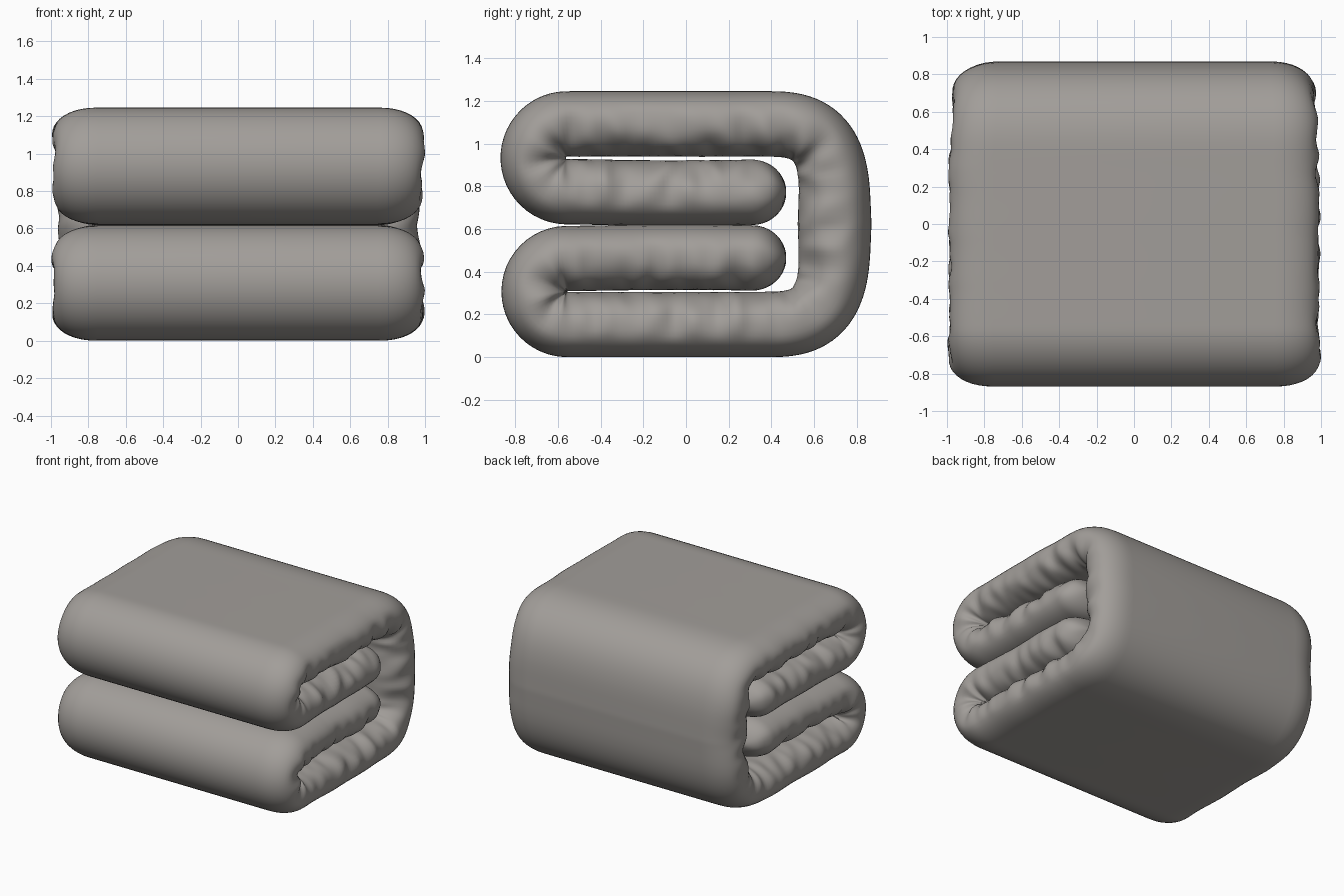
import bpy, bmesh, math
from mathutils import Vector, noise

if "Cube" in bpy.data.objects:
    bpy.data.objects.remove(bpy.data.objects["Cube"])

MID = 0.623          # mirror height of the fold
H = 0.153            # half thickness of the padding
TIP = 0.16           # length of the rounded loose end
SIDE = 20            # points around each padded side


def half_path(bend, top):
    """Centreline (y, z) of one half: loose flap, front fold, long layer, corner to the back."""
    zl = MID * 2 - H                       # long layer height
    zf = zl - 2 * bend                     # flap height
    pts = [(0.468 - 0.02 * i, zf - 0.006 * math.sin(math.pi * i / 50)) for i in range(51)]
    for i in range(25):                    # front fold
        a = -math.pi / 2 - math.pi * i / 24
        pts.append((-0.56 + bend * math.cos(a), zl - bend + bend * math.sin(a)))
    pts += [(-0.54 + 0.9 * i / 45, zl) for i in range(45)]
    for i in range(25):                    # square-ish back corner
        a = math.pi / 2 * i / 24
        pts.append((0.36 + 0.334 * math.sin(a) ** (2 / 3.1),
                    0.70 + (zl - 0.70) * max(math.cos(a), 0) ** (2 / 2.9)))
    return pts if top else [(y, 2 * MID - z) for y, z in reversed(pts)]


path = [Vector(p) for p in half_path(0.159, True) + half_path(0.1545, False)]
dist = [0.0]
for a, b in zip(path, path[1:]):
    dist.append(dist[-1] + (b - a).length)
LEN = dist[-1]


def at(s):
    """Point on the centreline at arc length s."""
    s = min(max(s, 0), LEN)
    for i in range(len(path) - 1):
        if dist[i + 1] >= s and dist[i + 1] > dist[i]:
            return path[i].lerp(path[i + 1], (s - dist[i]) / (dist[i + 1] - dist[i]))
    return path[-1]


# stations along the sheet, denser at both rounded ends
tip = [TIP * (1 - math.cos(math.pi / 2 * i / 10)) for i in range(1, 11)]
N = 300
body = [TIP + (LEN - 2 * TIP) * i / N for i in range(1, N)]
stations = tip + body + [LEN - d for d in reversed(tip)]

bm = bmesh.new()
rings = []
for s in stations:
    p = at(s)
    t = (at(s + 0.035) - at(s - 0.035)).normalized()
    n = Vector((t.y, -t.x))                # points to one face of the sheet
    end = min(s, LEN - s)
    d = min(end, TIP)
    f = math.sqrt(max(1 - (1 - d / TIP) ** 2, 0.0004))
    wall = min(max((p.x - 0.3) / 0.35, 0), 1) if end > 1.2 else 0
    flap = 1 - min(max((end - 0.7) / 0.4, 0), 1)
    h = (H + 0.02 * wall * max(0, 1 - abs(p.y - MID) / 0.5)) * f
    ring = []
    for sx in (1, -1):
        width = 0.992 - 0.022 * wall - 0.03 * flap - 0.2 * (1 - f)
        width += 0.012 * noise.noise((s * 4, sx * 9, 0))
        part = []
        for k in range(SIDE + 1):
            a = -math.pi / 2 + math.pi * k / SIDE
            c, sn = max(math.cos(a), 0), math.sin(a)
            x = width - 0.24 + 0.24 * c ** (2 / 2.15)
            off = h * math.copysign(abs(sn) ** (2 / 2.2), sn)
            # seam puckers on the inward half of the padded side
            inner = max(0, math.sin(a + 0.5)) * c ** 0.5 * f
            x += inner * (0.045 * noise.noise((s * 10, sx * 5 + 2, a * 0.7)) - 0.012)
            off += 0.014 * inner * noise.noise((s * 12, sx * 7 + 30, a))
            q = p + n * off
            part.append(bm.verts.new((sx * x, q.x, q.y)))
        ring += part if sx > 0 else part[::-1]
    rings.append(ring)

# skin the rings and close both loose ends
for r0, r1 in zip(rings, rings[1:]):
    m = len(r0)
    for k in range(m):
        bm.faces.new((r0[k], r0[(k + 1) % m], r1[(k + 1) % m], r1[k]))
bm.faces.new(rings[0])
bm.faces.new(rings[-1])
bmesh.ops.recalc_face_normals(bm, faces=bm.faces)

# rest on the ground, centred
low = min(v.co.z for v in bm.verts)
ys = [v.co.y for v in bm.verts]
bmesh.ops.translate(bm, verts=bm.verts, vec=(0, -(max(ys) + min(ys)) / 2, -low))

me = bpy.data.meshes.new("folded_quilt")
bm.to_mesh(me)
bm.free()
quilt = bpy.data.objects.new("folded_quilt", me)
bpy.context.collection.objects.link(quilt)
for poly in me.polygons:
    poly.use_smooth = True

cloth = bpy.data.materials.new("warm grey cloth")
cloth.diffuse_color = (0.36, 0.34, 0.32, 1)
cloth.use_nodes = True
cloth.node_tree.nodes["Principled BSDF"].inputs["Base Color"].default_value = cloth.diffuse_color
me.materials.append(cloth)
